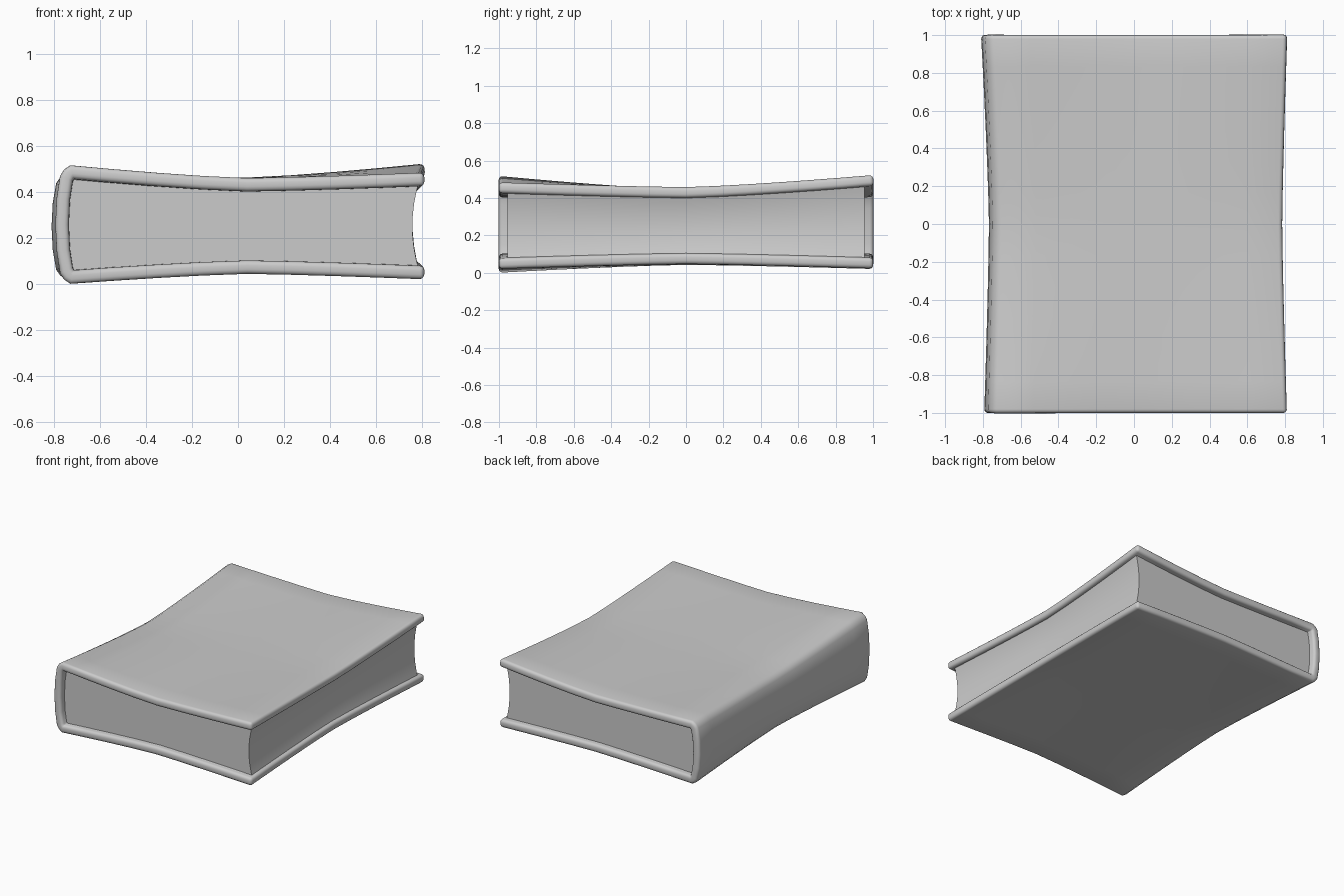
import bpy, bmesh

if "Cube" in bpy.data.objects:
    bpy.data.objects.remove(bpy.data.objects["Cube"])

# Board heights: rows y = -1, 0, 1; columns spine, middle, fore edge
TOP = [(.517, .460, .484), (.445, .450, .458), (.480, .462, .524)]
BOTTOM = [(.000, .044, .020), (.042, .050, .046), (.020, .044, .022)]
SPINE_X = (-.793, -.768, -.81)
FORE_X = (.808, .784, .808)


def blend(v, t):
    # Eased curve through three values at t = -1, 0, 1
    end = v[2] if t > 0 else v[0]
    return v[1] + (end - v[1]) * abs(t) ** 1.3


def height(grid, t, y):
    return blend([blend(row, t) for row in grid], y)


def make_object(name, rings, closed):
    bm = bmesh.new()
    rows = [[bm.verts.new(p) for p in ring] for ring in rings]
    n = len(rows[0])
    for a, b in zip(rows, rows[1:]):
        for i in range(n if closed else n - 1):
            k = (i + 1) % n
            bm.faces.new((a[i], b[i], b[k], a[k]))
    if closed:
        bm.faces.new(rows[0])
        bm.faces.new(rows[-1][::-1])
        bmesh.ops.recalc_face_normals(bm, faces=bm.faces)
    mesh = bpy.data.meshes.new(name)
    bm.to_mesh(mesh)
    bm.free()
    obj = bpy.data.objects.new(name, mesh)
    bpy.context.collection.objects.link(obj)
    return obj


def smooth(obj, angle):
    bpy.ops.object.select_all(action='DESELECT')
    obj.select_set(True)
    bpy.context.view_layer.objects.active = obj
    bpy.ops.object.shade_smooth_by_angle(angle=angle)


def board(grid, y, fore, spine, dz=0):
    # Points across one board, from fore edge to spine
    pts = []
    for i in range(9):
        t = 1 - i / 4
        x = spine + (fore - spine) * (t + 1) / 2
        pts.append((x, y, height(grid, t, y) + dz))
    return pts


def cover_ring(y):
    s, f = blend(SPINE_X, y), blend(FORE_X, y)
    top = board(TOP, y, f, s + .065)
    low = board(BOTTOM, y, f, s + .065)
    zt, zb = top[-1][2], low[-1][2]
    # Rounded spine between the boards
    spine = [(s + dx, y, zb + (zt - zb) * k) for dx, k in
             ((.038, .965), (.02, .91), (.005, .72), (0, .5),
              (.005, .28), (.02, .09), (.038, .035))]
    return top + spine + low[::-1]


def page_ring(y):
    s, f = blend(SPINE_X, y) + .045, blend(FORE_X, y) - .02
    top = board(TOP, y, f, s, -.035)
    low = board(BOTTOM, y, f, s, .035)
    zt, zb = top[0][2], low[0][2]
    # Hollow fore edge
    hollow = [(f - .03 * (1 - (2 * k - 1) ** 2), y, zb + (zt - zb) * k)
              for k in (.12, .25, .38, .5, .62, .75, .88)]
    return top + low[::-1] + hollow


# Wraparound cover
cover = make_object("cover", [cover_ring(-1 + i / 6) for i in range(13)], False)
m = cover.modifiers.new("thickness", 'SOLIDIFY')
m.thickness = .058
m.offset = -1
m.use_even_offset = True
b = cover.modifiers.new("rounded_rim", 'BEVEL')
b.width = .02
b.segments = 3
b.limit_method = 'ANGLE'
b.angle_limit = 1.05
smooth(cover, .9)

# Page block
pages = make_object("pages", [page_ring(.955 * (-1 + i / 6)) for i in range(13)], True)
smooth(pages, .6)
